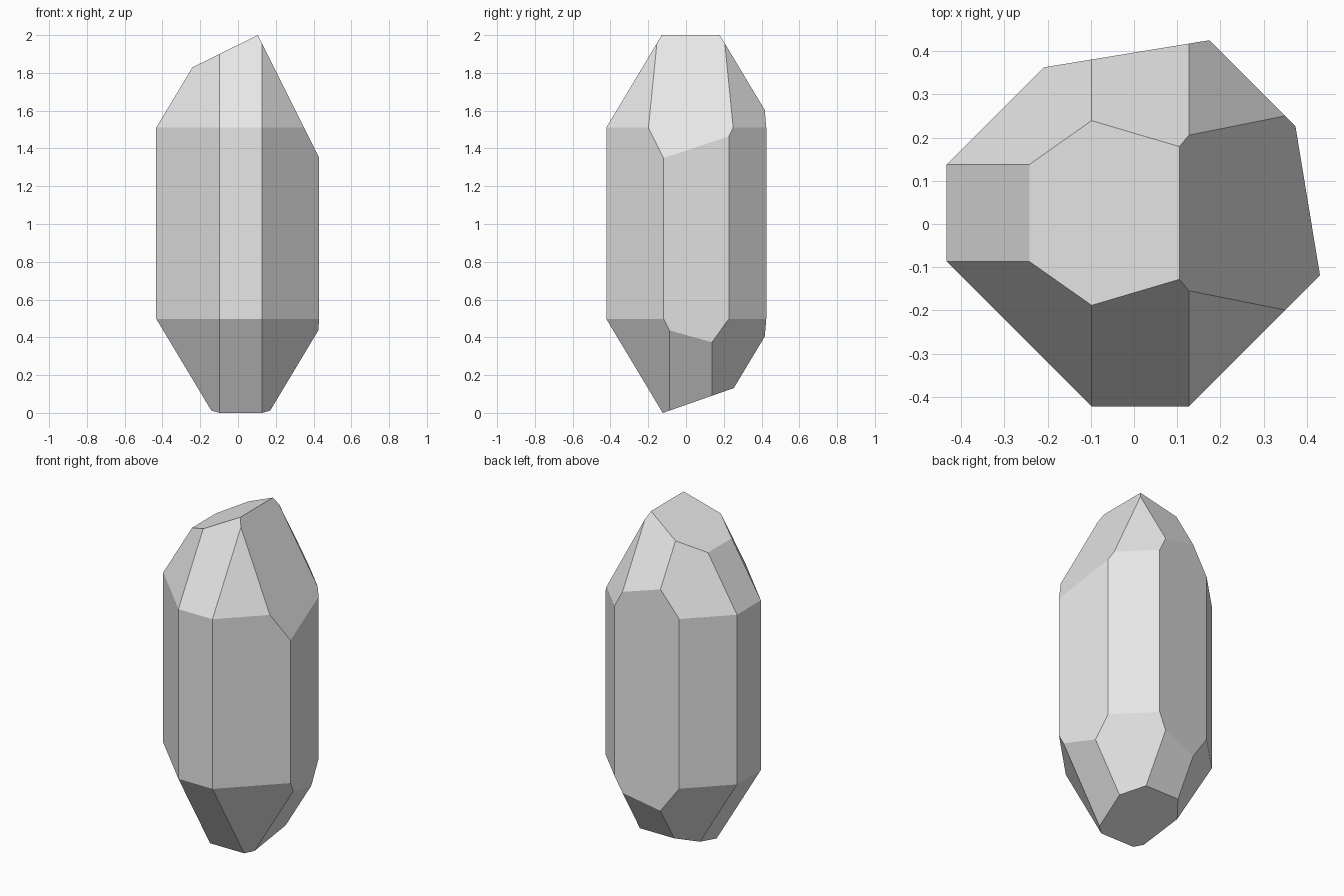
import bpy
import bmesh
from mathutils import Vector

cube = bpy.data.objects.get("Cube")
if cube:
    bpy.data.objects.remove(cube, do_unlink=True)

# Flat grey stone colour
stone = bpy.data.materials.new("stone_grey")
stone.use_nodes = True
grey = (0.8, 0.8, 0.8, 1.0)
stone.diffuse_color = grey
stone.node_tree.nodes["Principled BSDF"].inputs["Base Color"].default_value = grey

centre = Vector((0.0145, 0.0255, 0))
apothem, diagonal = 0.4475, 0.56   # axis faces; corner faces as |x| + |y|
low, high, taper = 0.498, 1.51, 0.6

bm = bmesh.new()
bmesh.ops.create_cube(bm, size=4)


def cut(point, normal):
    """Slice off everything on the normal's side and cap the hole."""
    geom = bm.verts[:] + bm.edges[:] + bm.faces[:]
    result = bmesh.ops.bisect_plane(bm, geom=geom, dist=1e-5, plane_co=point,
                                    plane_no=Vector(normal).normalized(),
                                    clear_outer=True)
    edges = [e for e in result["geom_cut"] if isinstance(e, bmesh.types.BMEdge)]
    if edges:
        bmesh.ops.contextual_create(bm, geom=edges)


# Eight-sided shaft with a tapered facet above and below each side
for sx in (-1, 0, 1):
    for sy in (-1, 0, 1):
        if sx == 0 and sy == 0:
            continue
        side = Vector((sx, sy, 0))
        reach = diagonal if sx and sy else apothem
        point = centre + side * reach / side.length_squared
        cut(point, side)
        cut(point + Vector((0, 0, high)), (sx, sy, taper))
        cut(point + Vector((0, 0, low)), (sx, sy, -taper))

# Skewed right and back sides
cut((0.43, -0.118, 0), (0.346, 0.057, 0))
cut((0.175, 0.425, 0), (-0.063, 0.385, 0))

# Steep upper facet, sloping tip and sloping foot
cut((0.105, 0, 2), (2, 0, 1))
cut((0.105, 0, 2), (-0.493, 0, 1))
cut((0, -0.122, 0), (0, 0.35, -1))

bmesh.ops.remove_doubles(bm, verts=bm.verts[:], dist=0.0005)
bmesh.ops.recalc_face_normals(bm, faces=bm.faces[:])

mesh = bpy.data.meshes.new("crystal_rock")
bm.to_mesh(mesh)
bm.free()
mesh.materials.append(stone)
rock = bpy.data.objects.new("crystal_rock", mesh)
bpy.context.scene.collection.objects.link(rock)
